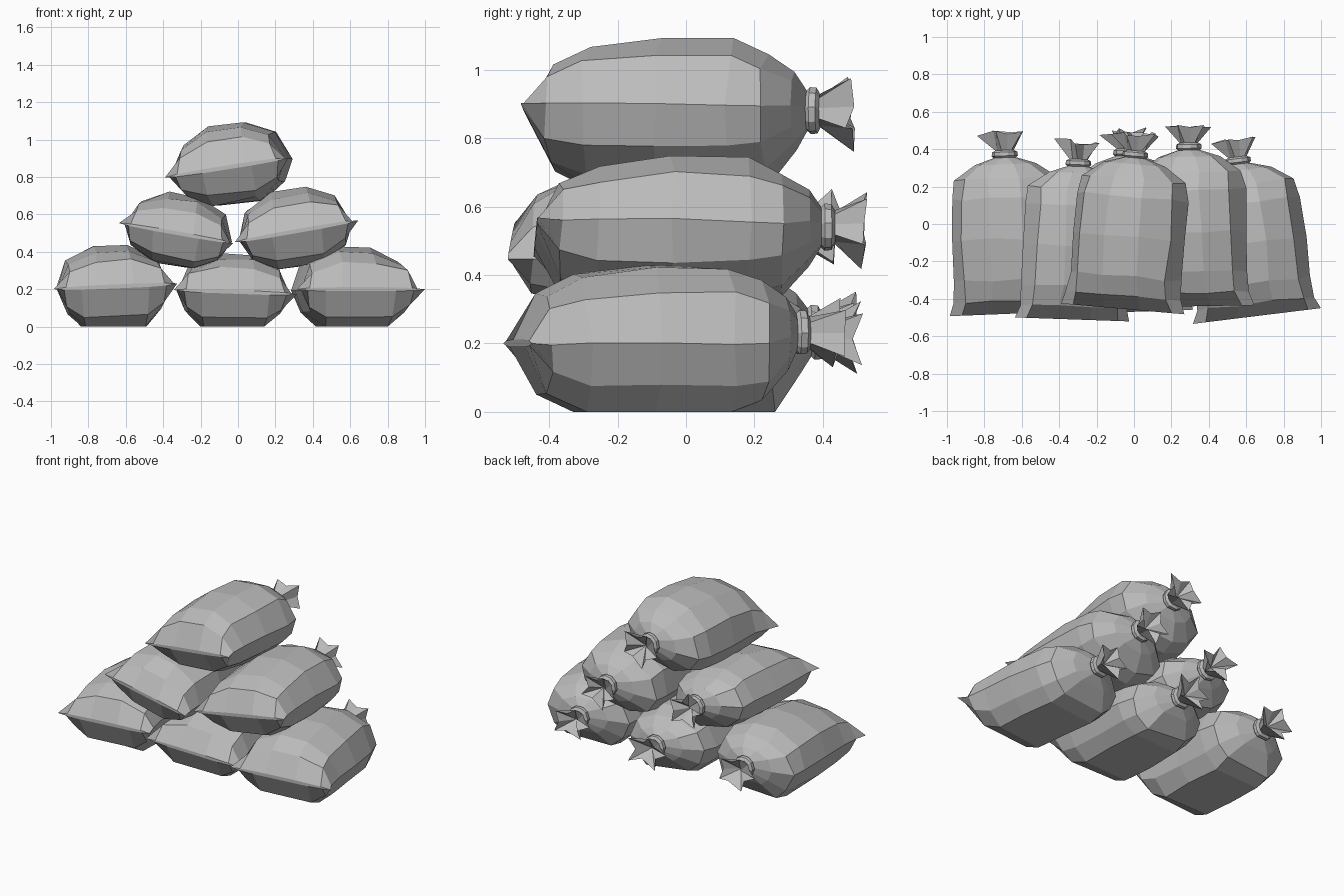
import bpy, bmesh, math, random
from mathutils import Matrix, Vector

cube = bpy.data.objects.get("Cube")
if cube:
    bpy.data.objects.remove(cube, do_unlink=True)

random.seed(4)

cloth = bpy.data.materials.new("grey_cloth")
cloth.use_nodes = True
grey = (0.5, 0.5, 0.5, 1)
cloth.diffuse_color = grey
shader = cloth.node_tree.nodes["Principled BSDF"]
shader.inputs["Base Color"].default_value = grey
shader.inputs["Roughness"].default_value = 0.9

# Body stations from the flat seam to the shoulder: y, width, top, bottom (as fractions)
BODY = [(-0.48, 1.0, 0.05, 0.05), (-0.41, 0.93, 0.62, 0.72), (-0.30, 0.90, 0.86, 0.96),
        (-0.08, 0.91, 1.0, 1.0), (0.14, 0.89, 0.97, 1.0), (0.24, 0.83, 0.8, 0.86),
        (0.32, 0.50, 0.5, 0.5)]
# Tied neck stations: y, radius
NECK = [(0.355, 0.06), (0.365, 0.07), (0.385, 0.068), (0.395, 0.05)]


def section(flat):
    """Ten-sided outline with side points on the seam line and a flat underside."""
    right = [(0.3, 1), (0.8, 0.66), (1, 0), (0.83, -0.62), (flat, -1)]
    return right + [(-x, z) for x, z in reversed(right)]


def make_sack(name, loc, width, up, down, yaw, roll, length=1.0, flat=0.4, floor=False):
    bm = bmesh.new()
    rings = []
    outline = section(flat)
    # Filled body, closed by a pinched seam at the front
    for i, (y, w, top, bottom) in enumerate(BODY):
        wobble = 0.008 if 0 < i < len(BODY) - 1 else 0
        ring = []
        for px, pz in outline:
            z = pz * (up * top if pz > 0 else down * bottom)
            lift = 0.02 if i == len(BODY) - 1 else 0
            jig = Vector([random.uniform(-wobble, wobble) for _ in range(3)])
            ring.append(bm.verts.new(Vector((px * w * width, y * length, z + lift)) + jig))
        rings.append(ring)
    # Round neck and tie
    angles = [math.atan2(z, x) for x, z in outline]
    for y, r in NECK:
        rings.append([bm.verts.new((r * math.cos(a), y * length, 0.03 + r * math.sin(a)))
                      for a in angles])
    # Pleated, flared mouth
    mouth = []
    for i, a in enumerate(angles):
        r = (0.135 if i % 2 else 0.075) + random.uniform(-0.012, 0.012)
        y = 0.495 * length + random.uniform(-0.025, 0.012)
        mouth.append(bm.verts.new((r * math.cos(a), y, 0.03 + 0.85 * r * math.sin(a))))
    rings.append(mouth)
    n = len(outline)
    for a, b in zip(rings, rings[1:]):
        for i in range(n):
            j = (i + 1) % n
            bm.faces.new((a[i], a[j], b[j], b[i]))
    bm.faces.new(rings[0])
    # Hollow inside the mouth
    pit = bm.verts.new((0, 0.41 * length, 0.03))
    for i in range(n):
        bm.faces.new((mouth[i], mouth[(i + 1) % n], pit))
    bmesh.ops.recalc_face_normals(bm, faces=bm.faces)
    # Place the sack, and settle the lowest row on the ground
    bm.transform(Matrix.Translation(loc) @ Matrix.Rotation(math.radians(yaw), 4, 'Z')
                 @ Matrix.Rotation(math.radians(roll), 4, 'Y'))
    if floor:
        for v in bm.verts:
            v.co.z = 0.0 if v.co.z < 0.02 else v.co.z
    mesh = bpy.data.meshes.new(name)
    bm.to_mesh(mesh)
    bm.free()
    mesh.materials.append(cloth)
    obj = bpy.data.objects.new(name, mesh)
    bpy.context.collection.objects.link(obj)
    return obj


# Bottom row
make_sack("sack_bottom_right", (-0.675, 0, 0.215), 0.33, 0.22, 0.21, 2.3, -2.5, flat=0.55, floor=True)
make_sack("sack_bottom_middle", (-0.03, 0.01, 0.185), 0.33, 0.205, 0.185, 2, 2, flat=0.55, floor=True)
make_sack("sack_bottom_left", (0.6, -0.025, 0.2), 0.345, 0.23, 0.2, 7, 0, 0.98, flat=0.55, floor=True)
# Middle row
make_sack("sack_middle_right", (-0.315, -0.04, 0.5), 0.31, 0.205, 0.175, -2, 10, 0.98)
make_sack("sack_middle_left", (0.305, 0.04, 0.51), 0.335, 0.225, 0.19, 1, -10)
# Top sack
make_sack("sack_top", (-0.02, 0.01, 0.85), 0.335, 0.235, 0.19, -5, -9, 0.97)
